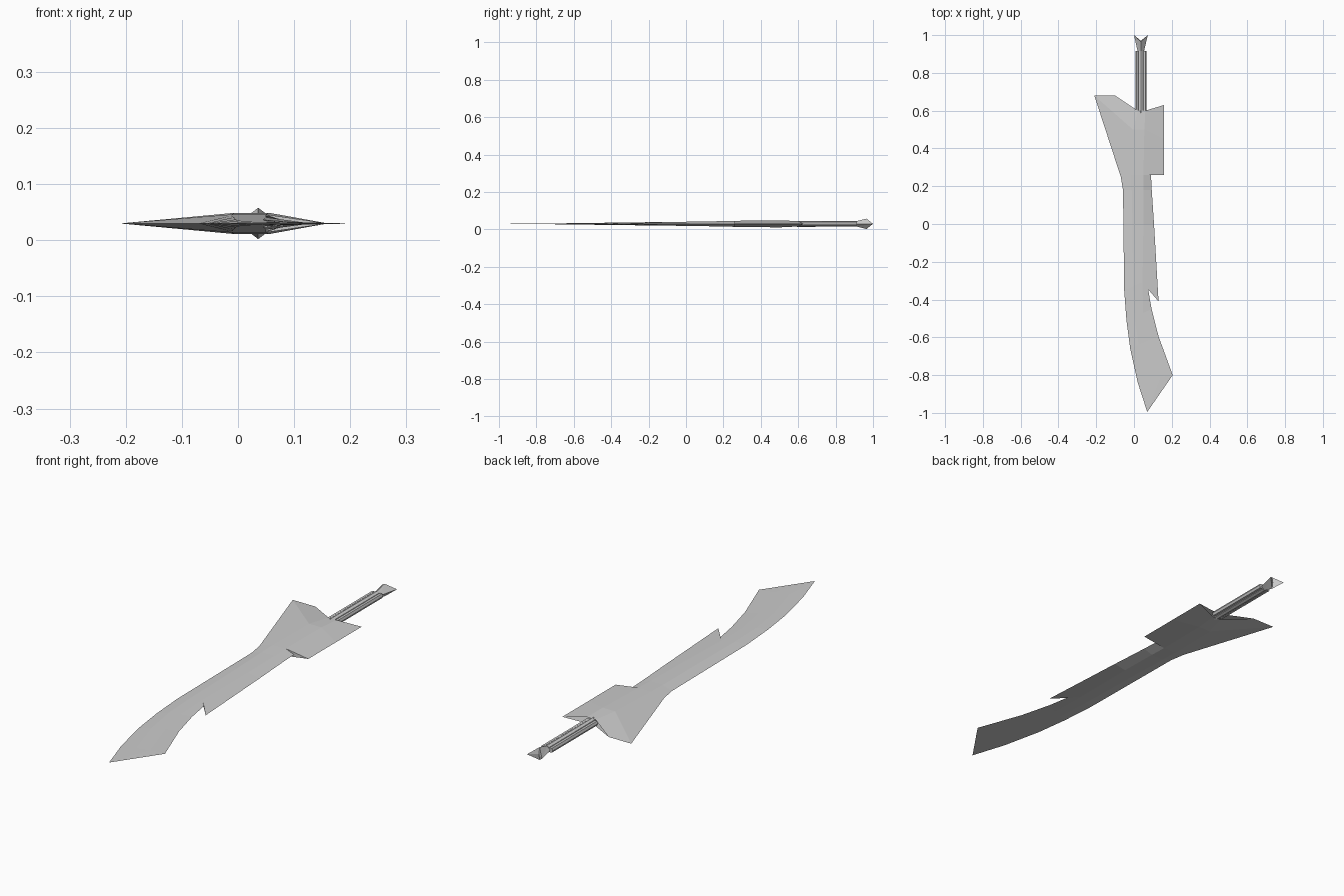
import bpy, bmesh, math

if "Cube" in bpy.data.objects:
    bpy.data.objects.remove(bpy.data.objects["Cube"], do_unlink=True)

MID = 0.03   # height of the flat cutting plane
AXIS = 0.036  # x of the handle axis

steel = bpy.data.materials.new("grey steel")
steel.use_nodes = True
colour = (0.6, 0.6, 0.6, 1)
steel.diffuse_color = colour
steel.node_tree.nodes["Principled BSDF"].inputs["Base Color"].default_value = colour


def build(name, faces):
    """Make an object from a list of faces given as point lists."""
    bm = bmesh.new()
    for pts in faces:
        unique = list(dict.fromkeys(pts))
        if len(unique) > 2:
            bm.faces.new([bm.verts.new(p) for p in unique])
    bmesh.ops.remove_doubles(bm, verts=bm.verts, dist=1e-5)
    bmesh.ops.recalc_face_normals(bm, faces=bm.faces)
    mesh = bpy.data.meshes.new(name)
    bm.to_mesh(mesh)
    bm.free()
    mesh.materials.append(steel)
    obj = bpy.data.objects.new(name, mesh)
    bpy.context.collection.objects.link(obj)
    return obj


def loft(name, rings):
    """Skin closed rings of points and cap both ends."""
    faces = [rings[0], rings[-1]]
    for r, s in zip(rings, rings[1:]):
        n = len(r)
        faces += [[r[i], r[(i + 1) % n], s[(i + 1) % n], s[i]] for i in range(n)]
    return build(name, faces)


def ring(x, y, rx, rz, n):
    return [(x + rx * math.cos(i * math.tau / n), y,
             MID + rz * math.sin(i * math.tau / n)) for i in range(n)]


# Blade rows: left edge, left ridge, right ridge, right edge, half thickness
rows = [
    ((-.10, .68), (.02, .60), (.06, .60), (.16, .63), .014),
    ((-.21, .68), (-.005, .50), (.055, .50), (.16, .45), .019),
    ((-.07, .25), (-.012, .26), (.05, .26), (.16, .26), .016),
    ((-.07, .25), (-.012, .26), (.05, .26), (.09, .26), .016),
    ((-.058, .18), (-.012, .18), (.05, .18), (.094, .18), .014),
    ((-.056, 0), (-.008, 0), (.05, 0), (.106, 0), .011),
    ((-.052, -.35), (-.005, -.33), (.045, -.31), (.13, -.41), .007),
    ((-.052, -.35), (-.005, -.33), (.045, -.31), (.075, -.345), .007),
    ((-.04, -.51), (.002, -.49), (.048, -.47), (.093, -.45), .005),
    ((-.02, -.66), (.025, -.64), (.078, -.615), (.13, -.595), .003),
    ((.02, -.84), (.08, -.825), (.14, -.81), (.205, -.80), .001),
    ((.07, -.995),) * 4 + (0,),
]
blade_faces = []
for side in (1, -1):
    grid = [[(x, y, MID + side * h * (0 < i < 3)) for i, (x, y) in enumerate(pts)]
            for *pts, h in rows]
    for r, s in zip(grid, grid[1:]):
        for i in range(3):
            blade_faces.append([r[i], r[i + 1], s[i + 1], s[i]])
build("blade", blade_faces)

# Handle core with a pointed root sunk into the blade
loft("handle_core", [ring(AXIS + .006, .53, .001, .012, 8),
                     ring(AXIS, .60, .016, .016, 8),
                     ring(AXIS, .915, .016, .015, 8)])

# Grip rails on either side of the core
for label, sign in (("left", 1), ("right", -1)):
    loft(label + "_grip_rail", [ring(AXIS + sign * .019, y, .010, .011, 6)
                                for y in (.60, .915)])

# Flared four-point pommel with a hollow end
neck = ring(AXIS, .91, .016, .014, 4)
flare = [(.073, 1.0, MID), (AXIS, .965, .058), (0, 1.0, MID), (AXIS, .965, .002)]
hollow = (AXIS, .97, MID)
pommel = [neck]
for i in range(4):
    j = (i + 1) % 4
    pommel += [[neck[i], neck[j], flare[j]], [neck[i], flare[j], flare[i]],
               [flare[i], flare[j], hollow]]
build("pommel", pommel)
